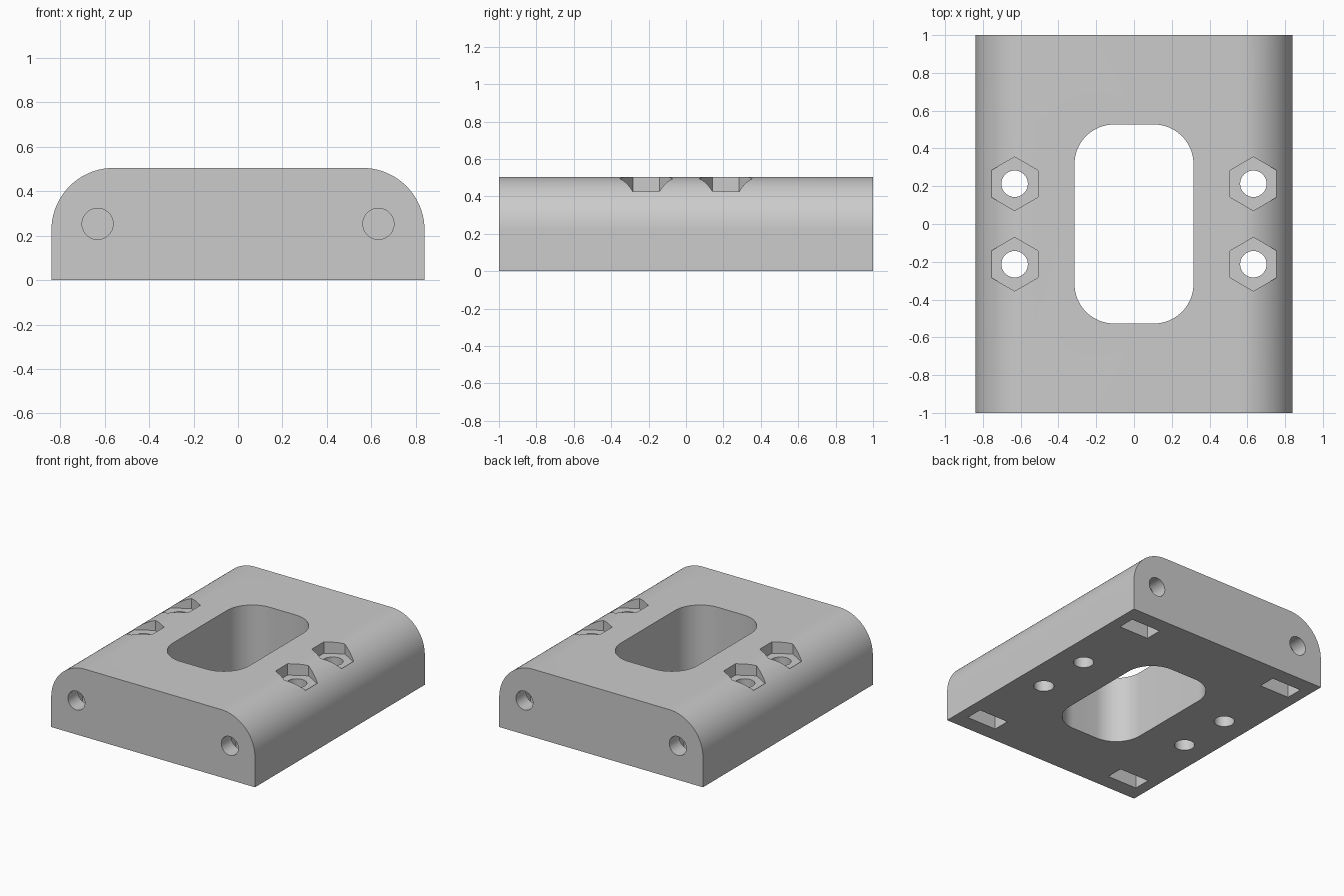
import bpy
import bmesh
from math import pi, sin, cos, radians
from mathutils import Matrix, Vector

default = bpy.data.objects.get("Cube")
if default:
    bpy.data.objects.remove(default, do_unlink=True)

HALF_W, HALF_L, HEIGHT, SHOULDER = 0.84, 1.0, 0.505, 0.28
BOLT_X, BOLT_Y, BOLT_R = 0.632, 0.213, 0.07
NUT_R, NUT_FLOOR = 0.142, 0.42
SLOT_Y, SLOT_T, END_Z = 0.815, 0.13, 0.253
END_DEPTH = 0.45

grey = bpy.data.materials.new("light grey plastic")
grey.use_nodes = True
colour = (0.6, 0.6, 0.6, 1)
grey.diffuse_color = colour
grey.node_tree.nodes["Principled BSDF"].inputs["Base Color"].default_value = colour


def arc(cx, cy, r, start, end, steps):
    angles = [radians(start + (end - start) * i / steps) for i in range(steps + 1)]
    return [(cx + r * cos(a), cy + r * sin(a)) for a in angles]


def ngon(cx, cy, r, sides, turn=0):
    return arc(cx, cy, r, turn, turn + 360, sides)[:-1]


def prism(name, outline, low, high, along_y=False):
    """Extrude a 2D outline along z, or along y for an x-z outline."""
    bm = bmesh.new()
    if along_y:
        verts = [bm.verts.new((u, low, v)) for u, v in outline]
    else:
        verts = [bm.verts.new((u, v, low)) for u, v in outline]
    face = bm.faces.new(verts)
    ext = bmesh.ops.extrude_face_region(bm, geom=[face])
    top = [v for v in ext["geom"] if isinstance(v, bmesh.types.BMVert)]
    step = Vector((0, high - low, 0)) if along_y else Vector((0, 0, high - low))
    bmesh.ops.translate(bm, verts=top, vec=step)
    bmesh.ops.recalc_face_normals(bm, faces=bm.faces)
    mesh = bpy.data.meshes.new(name)
    bm.to_mesh(mesh)
    bm.free()
    mesh.materials.append(grey)
    obj = bpy.data.objects.new(name, mesh)
    bpy.context.collection.objects.link(obj)
    return obj


# Block with two rounded upper shoulders
cx, cz = HALF_W - SHOULDER, HEIGHT - SHOULDER
profile = [(-HALF_W, 0), (HALF_W, 0)]
profile += arc(cx, cz, SHOULDER, 0, 90, 24) + arc(-cx, cz, SHOULDER, 90, 180, 24)
block = prism("mounting_block", profile, -HALF_L, HALF_L, along_y=True)

# Rounded central window
wx, wy, wr = 0.315, 0.527, 0.21
window = []
for i, (sx, sy) in enumerate([(1, 1), (-1, 1), (-1, -1), (1, -1)]):
    window += arc(sx * (wx - wr), sy * (wy - wr), wr, i * 90, i * 90 + 90, 16)
cutters = [prism("window_cutter", window, -0.1, 1)]

# Nut slot outline, rising from the underside to a hexagonal roof
flat = NUT_R * cos(pi / 6)
slot_half = SLOT_T / 2

for sx in (-1, 1):
    x = sx * BOLT_X
    slot = [(x - flat, -0.1), (x + flat, -0.1), (x + flat, END_Z + NUT_R / 2),
            (x, END_Z + NUT_R), (x - flat, END_Z + NUT_R / 2)]
    for sy in (-1, 1):
        # Vertical bolt hole with hexagonal nut pocket
        y = sy * BOLT_Y
        cutters.append(prism("bolt_cutter", ngon(x, y, BOLT_R, 40), -0.1, 1))
        cutters.append(prism("nut_pocket_cutter", ngon(x, y, NUT_R, 6, 30), NUT_FLOOR, 1))
        # End screw hole and its captive nut slot
        near, far = sorted((sy * (HALF_L - END_DEPTH), sy * (HALF_L + 0.1)))
        cutters.append(prism("end_hole_cutter", ngon(x, END_Z, BOLT_R, 40), near, far, True))
        cutters.append(prism("nut_slot_cutter", slot, sy * SLOT_Y - slot_half,
                             sy * SLOT_Y + slot_half, True))

# Cut everything out of the block
bpy.context.view_layer.objects.active = block
for cutter in cutters:
    cutter.hide_render = True
    mod = block.modifiers.new(cutter.name, "BOOLEAN")
    mod.operation = "DIFFERENCE"
    mod.solver = "EXACT"
    mod.object = cutter
    bpy.ops.object.modifier_apply(modifier=mod.name)
for cutter in cutters:
    bpy.data.objects.remove(cutter, do_unlink=True)

# Smooth curved walls, keep crisp edges
bpy.ops.object.select_all(action="DESELECT")
block.select_set(True)
bpy.ops.object.shade_smooth_by_angle(angle=radians(30))
